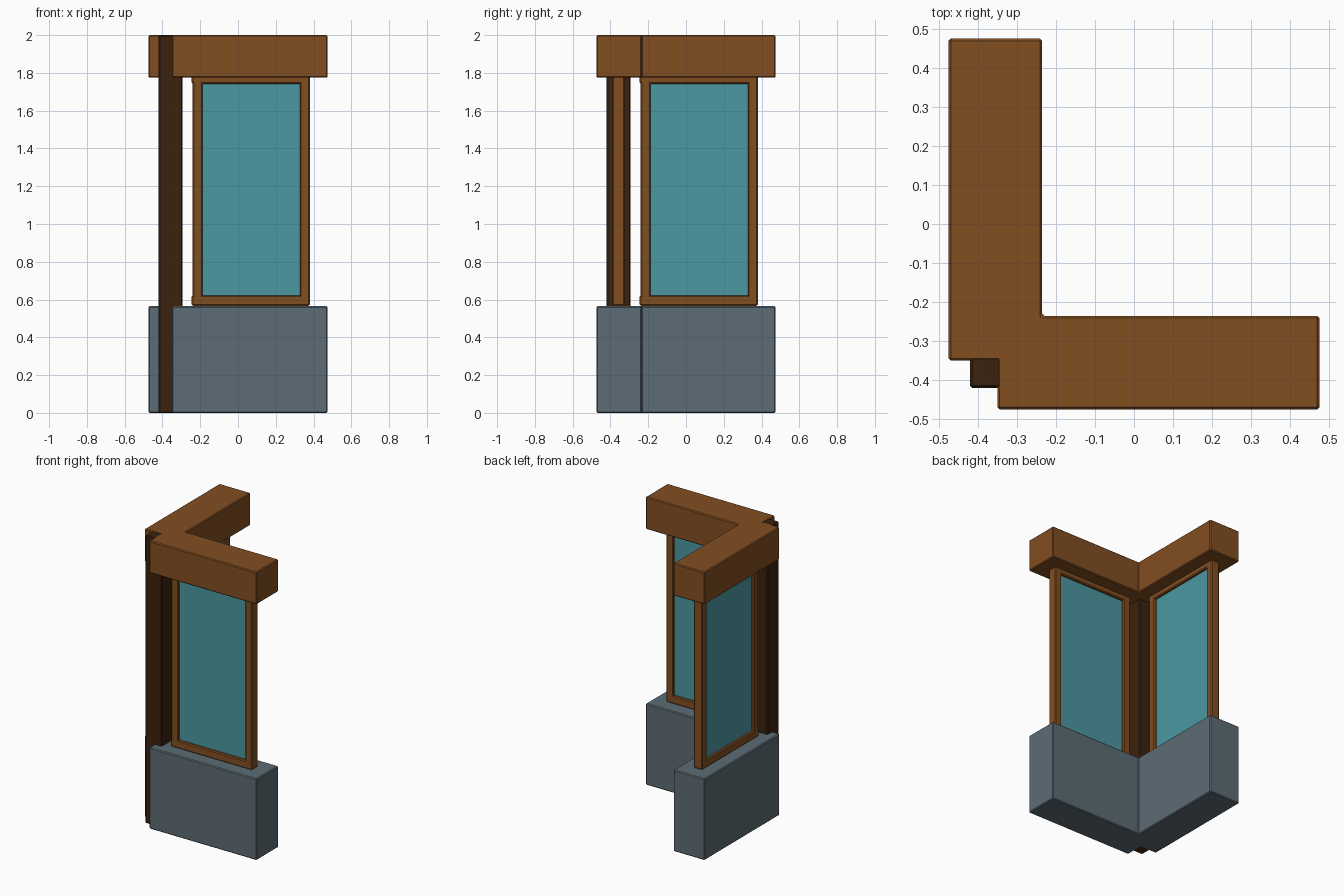
import bpy, bmesh

if "Cube" in bpy.data.objects:
    bpy.data.objects.remove(bpy.data.objects["Cube"])


def material(name, rgb):
    def lin(c):
        c /= 255
        return c / 12.92 if c <= 0.04045 else ((c + 0.055) / 1.055) ** 2.4
    m = bpy.data.materials.new(name)
    m.diffuse_color = (*[lin(c) for c in rgb], 1)
    m.use_nodes = True
    m.node_tree.nodes["Principled BSDF"].inputs["Base Color"].default_value = m.diffuse_color
    return m


WOOD = material("brown wood", (130, 78, 33))
DARK = material("dark wood", (60, 34, 14))
STONE = material("grey stone", (93, 108, 117))
GLASS = material("teal glass", (75, 152, 161))


def prism(name, outline, z0, z1, mat, bevel=0.006):
    """Extrude a flat outline from z0 to z1 and chamfer its edges."""
    bm = bmesh.new()
    face = bm.faces.new([bm.verts.new((x, y, z0)) for x, y in outline])
    ext = bmesh.ops.extrude_face_region(bm, geom=[face])
    tops = [v for v in ext["geom"] if isinstance(v, bmesh.types.BMVert)]
    bmesh.ops.translate(bm, verts=tops, vec=(0, 0, z1 - z0))
    bmesh.ops.recalc_face_normals(bm, faces=bm.faces[:])
    if bevel:
        bmesh.ops.bevel(bm, geom=bm.edges[:], offset=bevel, segments=1,
                        affect='EDGES')
    me = bpy.data.meshes.new(name)
    bm.to_mesh(me)
    bm.free()
    me.materials.append(mat)
    ob = bpy.data.objects.new(name, me)
    bpy.context.collection.objects.link(ob)
    return ob


def box(name, x, y, z, mat, swap=False, bevel=0.006):
    """Box from ranges; swap reflects it over the corner diagonal."""
    if swap:
        x, y = y, x
    pts = [(x[0], y[0]), (x[1], y[0]), (x[1], y[1]), (x[0], y[1])]
    return prism(name, pts, *z, mat, bevel)


# L-shaped outline with a notched outer corner for the post
O, I, N = 0.475, -0.235, -0.35
corner = [(N, N), (N, -O), (O, -O), (O, I), (I, I), (I, O), (-O, O), (-O, N)]
prism("stone_base", corner, 0.0, 0.565, STONE)
prism("top_beam", corner, 1.775, 2.0, WOOD)

# Corner post standing in the notch
box("corner_post", (-0.42, -0.293), (-0.42, -0.293), (0.0, 1.998), DARK)

# One framed window on each wing
for side, swap in (("front", False), ("left", True)):
    depth = (-0.39, -0.325)
    for part, z in (("bottom_rail", (0.567, 0.622)), ("top_rail", (1.742, 1.785))):
        box(f"{side}_window_{part}", (-0.245, 0.38), depth, z, WOOD, swap)
    for part, x in (("inner_stile", (-0.24, -0.187)), ("outer_stile", (0.327, 0.38))):
        box(f"{side}_window_{part}", x, depth, (0.61, 1.755), WOOD, swap)
    box(f"{side}_window_glass", (-0.20, 0.34), (-0.372, -0.343), (0.61, 1.755),
        GLASS, swap, 0)
